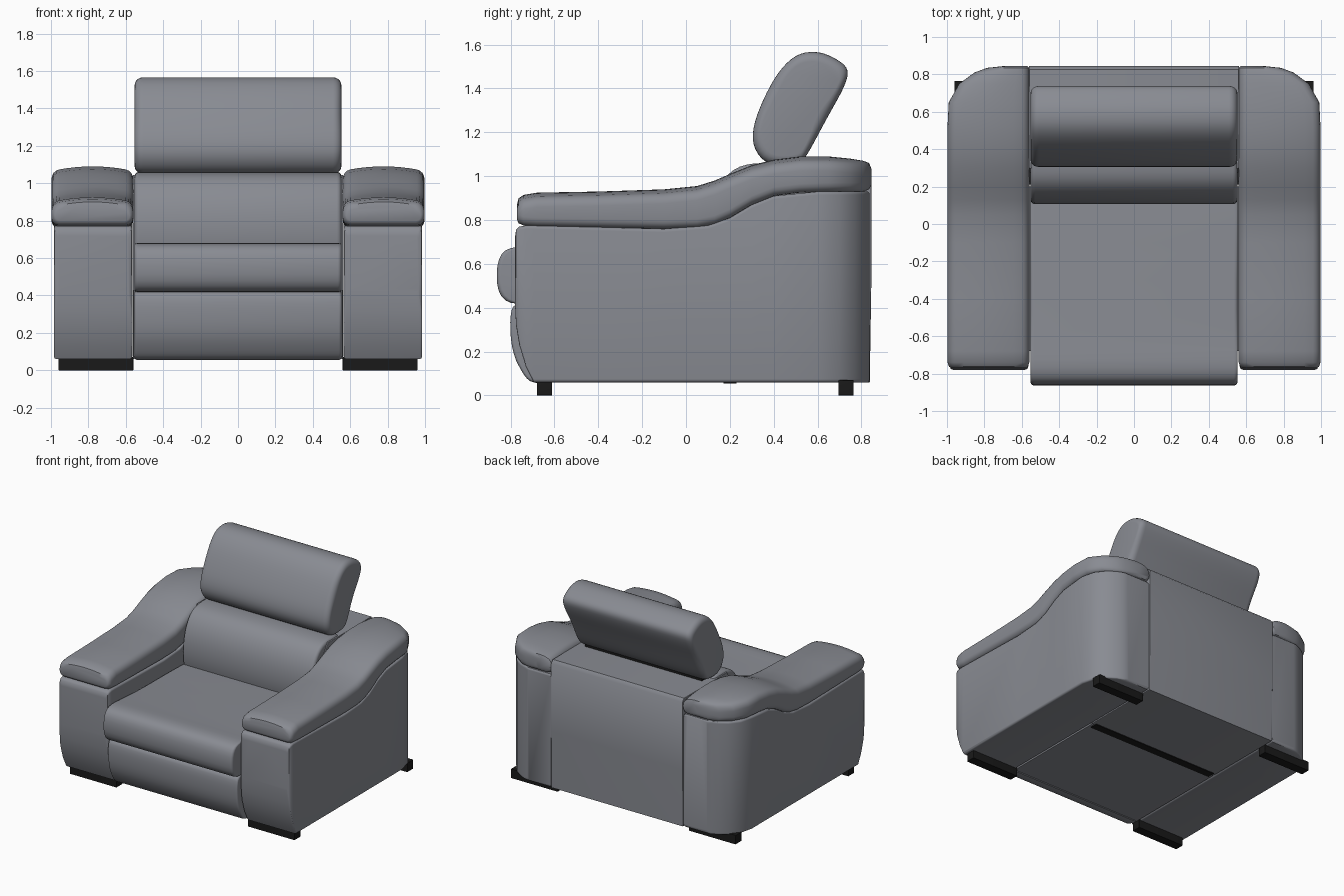
import bpy
import bmesh
from math import sin, cos, pi, sqrt, radians
from mathutils import Vector

if "Cube" in bpy.data.objects:
    bpy.data.objects.remove(bpy.data.objects["Cube"], do_unlink=True)


def material(name, colour):
    m = bpy.data.materials.new(name)
    m.use_nodes = True
    m.diffuse_color = colour
    node = m.node_tree.nodes["Principled BSDF"]
    node.inputs["Base Color"].default_value = colour
    node.inputs["Roughness"].default_value = 0.6
    return m


LEATHER = material("grey leather", (0.25, 0.26, 0.29, 1))
BLACK = material("black plastic", (0.01, 0.01, 0.01, 1))


def skin(name, rings, mat):
    """Bridge matching closed rings and cap both ends."""
    bm = bmesh.new()
    loops = [[bm.verts.new(p) for p in ring] for ring in rings]
    n = len(loops[0])
    for a, b in zip(loops, loops[1:]):
        for i in range(n):
            j = (i + 1) % n
            bm.faces.new((a[i], a[j], b[j], b[i]))
    bm.faces.new(loops[0])
    bm.faces.new(loops[-1])
    bmesh.ops.recalc_face_normals(bm, faces=bm.faces)
    mesh = bpy.data.meshes.new(name)
    bm.to_mesh(mesh)
    bm.free()
    mesh.materials.append(mat)
    obj = bpy.data.objects.new(name, mesh)
    bpy.context.collection.objects.link(obj)
    bpy.ops.object.select_all(action="DESELECT")
    obj.select_set(True)
    bpy.context.view_layer.objects.active = obj
    bpy.ops.object.shade_smooth_by_angle(angle=radians(40))
    return obj


def soften(points, rounds):
    """Cut the corners of a closed profile."""
    pts = [Vector(p) for p in points]
    for _ in range(rounds):
        pts = [p.lerp(q, t) for p, q in zip(pts, pts[1:] + pts[:1]) for t in (0.25, 0.75)]
    return pts


def cushion(name, profile, half, edge, rounds=2, mat=LEATHER, centre=0):
    """Side profile (y, z) run across x, with rounded ends."""
    pts = soften(profile, rounds)
    mid = sum(pts, Vector((0, 0))) / len(pts)
    steps = [i * pi / 10 for i in range(6)]
    ends = [(half - edge * (1 - sin(a)), edge * (1 - cos(a))) for a in steps]
    stations = [(-x, d) for x, d in reversed(ends)] + ends
    rings = []
    for x, d in stations:
        ring = [p + (mid - p).normalized() * d for p in pts]
        rings.append([(centre + x, p.x, p.y) for p in ring])
    return skin(name, rings, mat)


def outer_edge(y, width):
    """Plan outline of an arm: straight, then a rounded rear corner."""
    if y <= 0.6:
        return width
    return 0.7 + (width - 0.7) * sqrt(max(0, 1 - ((y - 0.6) / 0.245) ** 2))


def arm_part(name, side, stations, inner, width, radius, crown):
    """Rounded cross-sections (y, bottom, top, inset) lofted front to back."""
    rings = []
    for y, low, high, inset in stations:
        x0, x1 = inner + inset, outer_edge(y, width) - inset
        r = min(radius, (high - low) / 2.1, (x1 - x0) / 2.1)
        corners = ((x1 - r, high - r), (x0 + r, high - r), (x0 + r, low + r), (x1 - r, low + r))
        ring = []
        for k, (cx, cz) in enumerate(corners):
            for i in range(5):
                a = (k + i / 4) * pi / 2
                ring.append((cx + r * cos(a), cz + r * sin(a)))
            if k == 0:
                ring += [(x1 - r + (x0 - x1 + 2 * r) * i / 8, high) for i in range(1, 8)]
        arch = []
        for x, z in ring:
            u = 2 * (x - x0) / (x1 - x0) - 1
            lift = crown * (1 - u * u) if z > high - r else 0
            arch.append((side * x, y, z + lift))
        rings.append(arch)
    return skin(name, rings, LEATHER)


BODY = [(-0.78, 0.42, 0.72, 0.02), (-0.775, 0.32, 0.755, 0.005), (-0.76, 0.23, 0.77, 0),
        (-0.73, 0.13, 0.775, 0), (-0.695, 0.06, 0.775, 0), (-0.1, 0.06, 0.76, 0),
        (0.1, 0.06, 0.775, 0), (0.2, 0.06, 0.81, 0), (0.3, 0.06, 0.87, 0),
        (0.4, 0.06, 0.91, 0), (0.6, 0.06, 0.93, 0), (0.7, 0.06, 0.93, 0),
        (0.77, 0.06, 0.93, 0), (0.81, 0.06, 0.93, 0), (0.83, 0.06, 0.93, 0),
        (0.838, 0.07, 0.92, 0)]
PAD = [(-0.77, 0.8, 0.85, 0.02), (-0.763, 0.785, 0.875, 0.008), (-0.74, 0.775, 0.89, 0),
       (-0.68, 0.77, 0.9, 0), (-0.4, 0.765, 0.905, 0), (-0.1, 0.76, 0.915, 0),
       (0.05, 0.765, 0.93, 0), (0.13, 0.78, 0.955, 0), (0.2, 0.81, 0.985, 0),
       (0.3, 0.87, 1.025, 0), (0.4, 0.91, 1.05, 0), (0.52, 0.925, 1.065, 0),
       (0.65, 0.93, 1.065, 0), (0.75, 0.93, 1.055, 0), (0.81, 0.93, 1.045, 0),
       (0.835, 0.94, 1.035, 0), (0.845, 0.96, 1.01, 0.01)]

# Arms, their padded tops and the feet
for side, label in ((1, "left"), (-1, "right")):
    arm_part(label + "_arm_body", side, BODY, 0.565, 0.985, 0.015, 0)
    arm_part(label + "_arm_pad", side, PAD, 0.56, 0.997, 0.04, 0.025)
    for y, place in ((-0.645, "front"), (0.73, "rear")):
        foot = [(y - 0.035, 0), (y + 0.035, 0), (y + 0.035, 0.07), (y - 0.035, 0.07)]
        cushion(f"{place}_{label}_foot", foot, 0.2, 0.003, 0, BLACK, side * 0.76)

# Seat cushion with a rolled front
cushion("seat_cushion", [(-0.76, 0.405), (-0.86, 0.45), (-0.865, 0.62), (-0.8, 0.685),
                         (-0.6, 0.67), (0.2, 0.65), (0.25, 0.64), (0.25, 0.41)], 0.553, 0.02)

# Folding leg panel and the base behind it
cushion("leg_rest", [(-0.6, 0.43), (-0.78, 0.43), (-0.805, 0.36), (-0.795, 0.2),
                     (-0.74, 0.09), (-0.7, 0.055), (-0.6, 0.055)], 0.553, 0.015)
cushion("seat_base", [(-0.68, 0.06), (0.2, 0.06), (0.2, 0.43), (-0.68, 0.43)], 0.56, 0.005, 0)
cushion("underside_gap", [(0.17, 0.055), (0.23, 0.055), (0.23, 0.07), (0.17, 0.07)],
        0.54, 0.002, 0, BLACK)

# Backrest shell and its cushion
cushion("back_shell", [(0.21, 0.06), (0.838, 0.06), (0.845, 0.5), (0.845, 1.02),
                       (0.825, 1.045), (0.3, 1.045), (0.21, 0.9)], 0.562, 0.005, 0)
cushion("back_cushion", [(0.14, 0.55), (0.1, 0.72), (0.12, 0.9), (0.2, 1.03),
                         (0.32, 1.065), (0.5, 1.05), (0.5, 0.55)], 0.553, 0.025)

# Tilted headrest on a bracket
cushion("headrest", [(0.37, 1.05), (0.305, 1.13), (0.305, 1.23), (0.36, 1.37), (0.43, 1.49),
                     (0.51, 1.56), (0.6, 1.57), (0.68, 1.54), (0.745, 1.49), (0.725, 1.41),
                     (0.64, 1.26), (0.55, 1.09), (0.51, 1.05)], 0.553, 0.045)
cushion("headrest_bracket", [(0.4, 1.03), (0.52, 1.03), (0.52, 1.1), (0.4, 1.1)],
        0.5, 0.005, 0, BLACK)
